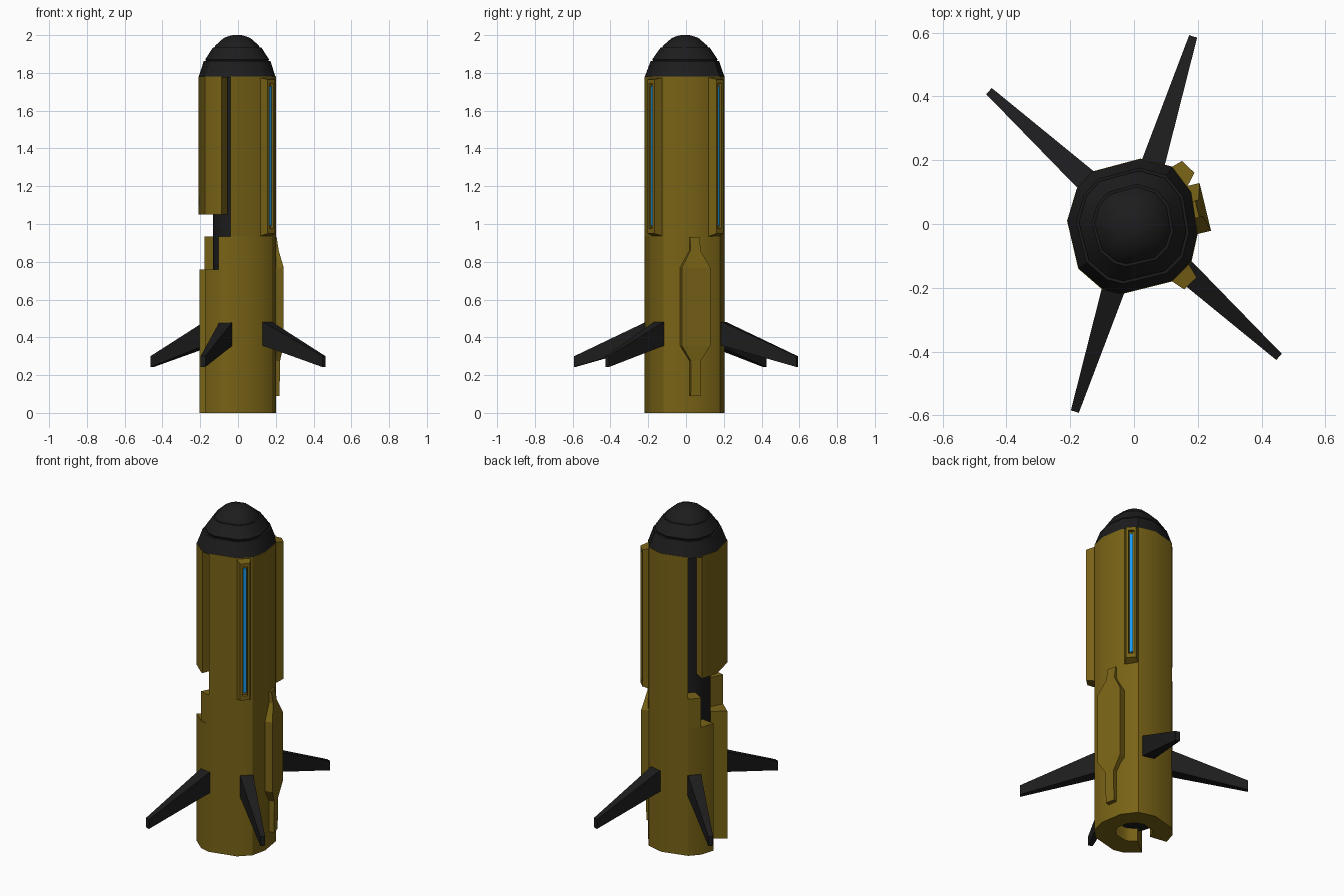
import bpy, bmesh, math
from math import radians, cos, sin

if "Cube" in bpy.data.objects:
    bpy.data.objects.remove(bpy.data.objects["Cube"])


def material(name, rgb):
    m = bpy.data.materials.new(name)
    m.diffuse_color = (*rgb, 1)
    m.use_nodes = True
    m.node_tree.nodes["Principled BSDF"].inputs["Base Color"].default_value = m.diffuse_color
    return m


YELLOW = material("ochre", (0.19, 0.125, 0.008))
BLACK = material("black", (0.012, 0.012, 0.013))
BLUE = material("blue", (0.01, 0.33, 0.85))

# Irregular twelve-sided hull outline, seen from above
OUTLINE = [(0.20, -0.03), (0.18, 0.10), (0.12, 0.18), (0.02, 0.205), (-0.13, 0.165),
           (-0.18, 0.11), (-0.21, 0.01), (-0.175, -0.14), (-0.10, -0.205),
           (-0.04, -0.22), (0.12, -0.18), (0.18, -0.12)]
ANGLES = [math.degrees(math.atan2(y, x)) for x, y in OUTLINE]


def hull_point(a):
    """Point where the ray at angle a (degrees) meets the hull outline."""
    dx, dy = cos(radians(a)), sin(radians(a))
    for i, (x0, y0) in enumerate(OUTLINE):
        x1, y1 = OUTLINE[(i + 1) % len(OUTLINE)]
        c0, c1 = dx * y0 - dy * x0, dx * y1 - dy * x1
        if c0 <= 1e-9 and c1 > 1e-9:
            t = c0 / (c0 - c1)
            return x0 + (x1 - x0) * t, y0 + (y1 - y0) * t


def finish(name, bm, mat, smooth=False):
    bmesh.ops.recalc_face_normals(bm, faces=bm.faces)
    me = bpy.data.meshes.new(name)
    bm.to_mesh(me)
    bm.free()
    me.materials.append(mat)
    ob = bpy.data.objects.new(name, me)
    bpy.context.collection.objects.link(ob)
    if smooth:
        bpy.ops.object.select_all(action='DESELECT')
        ob.select_set(True)
        bpy.context.view_layer.objects.active = ob
        bpy.ops.object.shade_smooth_by_angle(angle=radians(32))
    return ob


def loft(name, rings, mat, smooth=False):
    """Skin equal-length closed rings and cap both ends."""
    bm = bmesh.new()
    vs = [[bm.verts.new(p) for p in r] for r in rings]
    n = len(rings[0])
    for a, b in zip(vs, vs[1:]):
        for i in range(n):
            j = (i + 1) % n
            bm.faces.new((a[i], a[j], b[j], b[i]))
    bm.faces.new(vs[0])
    bm.faces.new(vs[-1])
    return finish(name, bm, mat, smooth)


def shell(name, a0, a1, inner, z0, z1, mat=YELLOW):
    """Curved hull wall spanning angles a0 to a1."""
    angs = sorted(a + k for a in ANGLES for k in (0, 360, 720) if a0 + 1 < a + k < a1 - 1)
    angs = [a0] + angs + [a1]
    bm = bmesh.new()
    cols = []
    for a in angs:
        ox, oy = hull_point(a)
        ix, iy = inner * cos(radians(a)), inner * sin(radians(a))
        cols.append([bm.verts.new(p) for p in
                     ((ox, oy, z0), (ox, oy, z1), (ix, iy, z1), (ix, iy, z0))])
    for a, b in zip(cols, cols[1:]):
        for i in range(4):
            j = (i + 1) % 4
            bm.faces.new((a[i], a[j], b[j], b[i]))
    bm.faces.new(cols[0])
    bm.faces.new(cols[-1])
    return finish(name, bm, mat, True)


def radial(angle, d, t, z):
    """Position at distance d along an angle, offset sideways by t."""
    a = radians(angle)
    return d * cos(a) - t * sin(a), d * sin(a) + t * cos(a), z


# Hull walls, opening wider toward the top on the left side
shell("lower_hull", 219, 360 + 171, 0.10, 0, 0.76)
shell("middle_hull", 243, 360 + 148, 0.12, 0.76, 0.935)
shell("upper_hull", 260, 360 + 128, 0.12, 0.935, 1.78)
shell("access_panel", 149, 247, 0.14, 1.05, 1.78)

# Dark inner core
loft("inner_core", [[radial(a, 0.132, 0, z) for a in range(0, 360, 30)]
                    for z in (0.08, 1.79)], BLACK, True)

# Stepped nose cone
NOSE = [(1.0, 1.775), (0.86, 1.862), (0.80, 1.862), (0.82, 1.872), (0.62, 1.935),
        (0.58, 1.935), (0.56, 1.945), (0.34, 1.985), (0.15, 1.999), (0.04, 2.0)]
rings = []
for s, z in NOSE:
    ring = []
    for x, y in OUTLINE:
        k = min(1, (1 - s) * 1.5)            # grows rounder toward the tip
        r = math.hypot(x, y)
        f = s * ((1 - k) + k * 0.208 / r)
        ring.append((x * f - 0.005 * k, y * f - 0.005 * k, z))
    rings.append(ring)
loft("nose_cone", rings, BLACK, True)

# Four swept tapered fins
for i, ang in enumerate((72.5, 137.5, 252.5, 317.5)):
    sections = [(0.13, 0.040, 0.38, 0.485), (0.215, 0.036, 0.355, 0.48),
                (0.617, 0.013, 0.243, 0.300)]
    loft(f"fin_{i + 1}", [[radial(ang, d, -w, lo), radial(ang, d, w, lo),
                          radial(ang, d, w, hi), radial(ang, d, -w, hi)]
                         for d, w, lo, hi in sections], BLACK)

# Two raised light housings with recessed blue strips
for i, (ang, d) in enumerate(((46.5, 0.247), (-46.5, 0.257))):
    def rect(dist, w, lo, hi):
        return [radial(ang, dist, t, z) for t, z in ((-w, lo), (w, lo), (w, hi), (-w, hi))]
    loft(f"light_housing_{i + 1}",
         [rect(0.17, 0.042, 0.935, 1.775), rect(0.205, 0.039, 0.935, 1.775),
          rect(d, 0.027, 0.95, 1.765), rect(d, 0.014, 0.975, 1.745),
          rect(d - 0.02, 0.014, 0.975, 1.745)], YELLOW)
    loft(f"light_strip_{i + 1}", [rect(d - 0.025, 0.009, 0.99, 1.73),
                                  rect(d - 0.010, 0.009, 0.99, 1.73)], BLUE)

# Raised side plate: wide middle, narrow neck at each end
PLATE = [(0.09, 0.027, 0.220), (0.275, 0.027, 0.222), (0.355, 0.077, 0.230),
         (0.77, 0.077, 0.230), (0.86, 0.027, 0.215), (0.93, 0.027, 0.204)]
loft("side_plate", [[radial(13.5, 0.17, -w, z), radial(13.5, 0.17, w, z),
                     radial(13.5, d, w, z), radial(13.5, d, -w, z)]
                    for z, w, d in PLATE], YELLOW)
